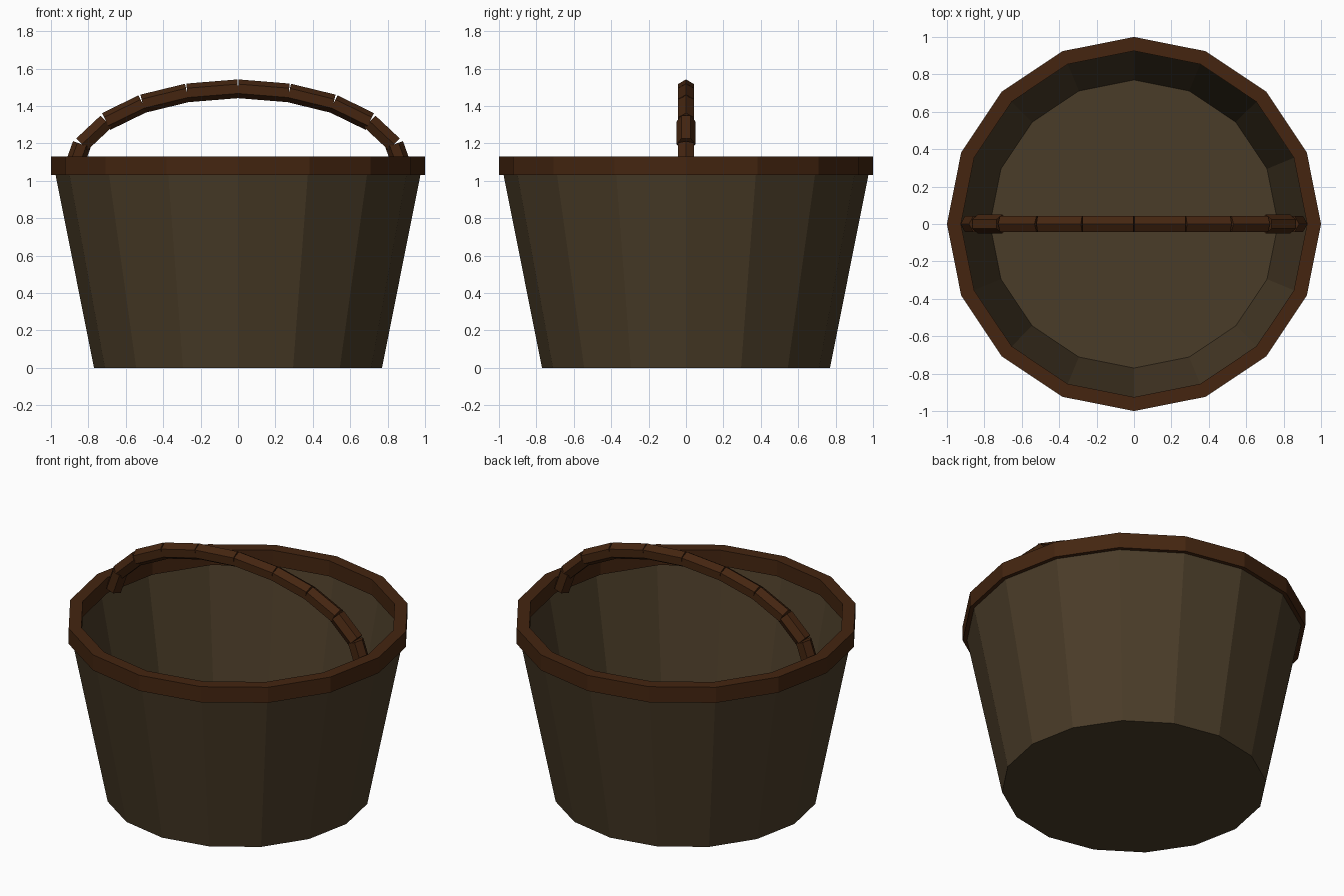
import bpy
import bmesh
from math import cos, sin, pi
from mathutils import Vector, Matrix

SIDES = 16

cube = bpy.data.objects.get("Cube")
if cube:
    bpy.data.objects.remove(cube, do_unlink=True)


def make_material(name, rgb):
    mat = bpy.data.materials.new(name)
    mat.use_nodes = True
    colour = (*rgb, 1.0)
    mat.diffuse_color = colour
    shader = mat.node_tree.nodes["Principled BSDF"]
    shader.inputs["Base Color"].default_value = colour
    shader.inputs["Roughness"].default_value = 0.9
    return mat


def add_object(name, bm, mat):
    mesh = bpy.data.meshes.new(name)
    bm.to_mesh(mesh)
    bm.free()
    mesh.materials.append(mat)
    obj = bpy.data.objects.new(name, mesh)
    bpy.context.collection.objects.link(obj)
    return obj


def add_ring(bm, radius, z):
    return [bm.verts.new((radius * cos(2 * pi * i / SIDES),
                          radius * sin(2 * pi * i / SIDES), z))
            for i in range(SIDES)]


def bridge(bm, a, b):
    for i in range(SIDES):
        j = (i + 1) % SIDES
        bm.faces.new((a[i], a[j], b[j], b[i]))


old_wood = make_material("dull brown wood", (0.0685, 0.0452, 0.0212))
dark_wood = make_material("reddish brown wood", (0.058, 0.0185, 0.0052))

# Open tapered bucket with a thin wall and a floor
bm = bmesh.new()
base = add_ring(bm, 0.77, 0.0)
bridge(bm, base, add_ring(bm, 0.975, 1.03))
bm.faces.new(base[::-1])
add_object("bucket_body", bm, old_wood)

# Square-section hoop around the mouth
bm = bmesh.new()
profile = [(1.0, 1.03), (1.0, 1.13), (0.925, 1.13), (0.925, 1.03)]
rings = [add_ring(bm, r, z) for r, z in profile]
for k, ring in enumerate(rings):
    bridge(bm, ring, rings[(k + 1) % len(rings)])
add_object("rim", bm, dark_wood)

# Arched handle of straight six-sided pieces, open at the outer joints
half = [(0.0, 1.492), (0.272, 1.47), (0.51, 1.412),
        (0.705, 1.317), (0.835, 1.195), (0.88, 1.07)]
bm = bmesh.new()
for side in (-1, 1):
    for k in range(len(half) - 1):
        a = Vector((side * half[k][0], 0, half[k][1]))
        b = Vector((side * half[k + 1][0], 0, half[k + 1][1]))
        along = (b - a).normalized()
        across = Vector((0, 1, 0))
        up = along.cross(across)
        frame = Matrix((up, across, along)).transposed().to_4x4()
        # The second piece from each end is turned half a facet
        turn = pi / 6 if k == 3 else 0
        bmesh.ops.create_cone(
            bm, cap_ends=True, segments=6, radius1=0.05, radius2=0.05,
            depth=(b - a).length,
            matrix=Matrix.Translation((a + b) / 2) @ frame
            @ Matrix.Rotation(turn + pi / 2, 4, "Z"))
bmesh.ops.recalc_face_normals(bm, faces=bm.faces)
add_object("handle", bm, dark_wood)
